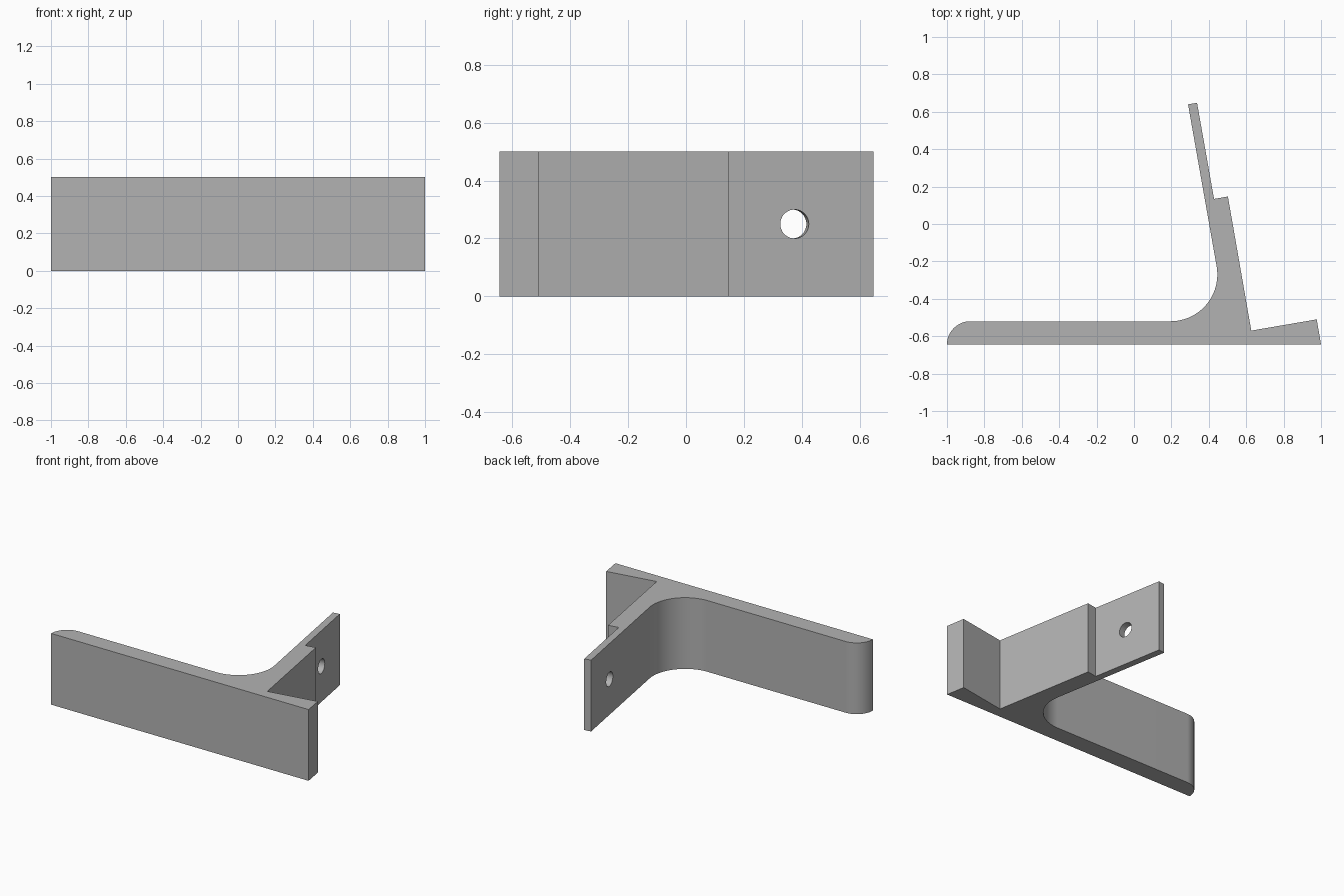
import bpy
import bmesh
from math import sin, cos, tan, pi, radians
from mathutils import Vector

cube = bpy.data.objects.get("Cube")
if cube:
    bpy.data.objects.remove(cube, do_unlink=True)

HEIGHT = 0.5
TILT = radians(10)
FRONT, FLOOR = -0.645, -0.52      # front and back faces of the long plate

grey = bpy.data.materials.new("plain_grey")
grey.use_nodes = True
colour = (0.45, 0.45, 0.45, 1)
grey.diffuse_color = colour
grey.node_tree.nodes["Principled BSDF"].inputs["Base Color"].default_value = colour


def arc(cx, cy, r, start, end, steps):
    return [(cx + r * cos(start + (end - start) * i / steps),
             cy + r * sin(start + (end - start) * i / steps))
            for i in range(steps + 1)]


# Outline: long plate, hooked end, stepped arm leaning by TILT
tip = Vector((0.289, 0.64))
outline = [(-1, FRONT), (1, FRONT), (0.977, -0.51), (0.627, -0.57),
           (0.502, 0.147), (0.428, 0.134), (0.337, 0.648), tuple(tip)]

# Inner fillet, tangent to the arm and the plate
r = 0.25
corner_x = tip.x + (tip.y - FLOOR) * tan(TILT)
fillet_x = corner_x - r / tan((pi / 2 - TILT) / 2)
outline += arc(fillet_x, FLOOR + r, r, TILT, -pi / 2, 24)

# Rounded free end of the plate
end_r = FLOOR - FRONT
outline += arc(-1 + end_r, FRONT, end_r, pi / 2, pi, 16)[:-1]

# Extrude the outline upwards
bm = bmesh.new()
base = bm.faces.new([bm.verts.new((x, y, 0)) for x, y in outline])
top = bmesh.ops.extrude_face_region(bm, geom=[base])["geom"]
bmesh.ops.translate(bm, vec=(0, 0, HEIGHT),
                    verts=[v for v in top if isinstance(v, bmesh.types.BMVert)])
bmesh.ops.recalc_face_normals(bm, faces=bm.faces)
mesh = bpy.data.meshes.new("bracket")
bm.to_mesh(mesh)
bm.free()
bracket = bpy.data.objects.new("bracket", mesh)
bpy.context.collection.objects.link(bracket)
mesh.materials.append(grey)

# Screw hole square to the thin part of the arm
bpy.ops.mesh.primitive_cylinder_add(vertices=48, radius=0.05, depth=0.3,
                                    location=(0.361, 0.371, HEIGHT / 2),
                                    rotation=(0, pi / 2, TILT))
cutter = bpy.context.object
cutter.name = "hole_cutter"
cutter.hide_render = True
cutter.data.materials.append(grey)

bpy.ops.object.select_all(action="DESELECT")
bracket.select_set(True)
bpy.context.view_layer.objects.active = bracket
hole = bracket.modifiers.new("screw_hole", "BOOLEAN")
hole.operation = "DIFFERENCE"
hole.solver = "EXACT"
hole.object = cutter
bpy.ops.object.modifier_apply(modifier=hole.name)
bpy.data.objects.remove(cutter, do_unlink=True)
bpy.ops.object.shade_smooth_by_angle(angle=radians(30))
